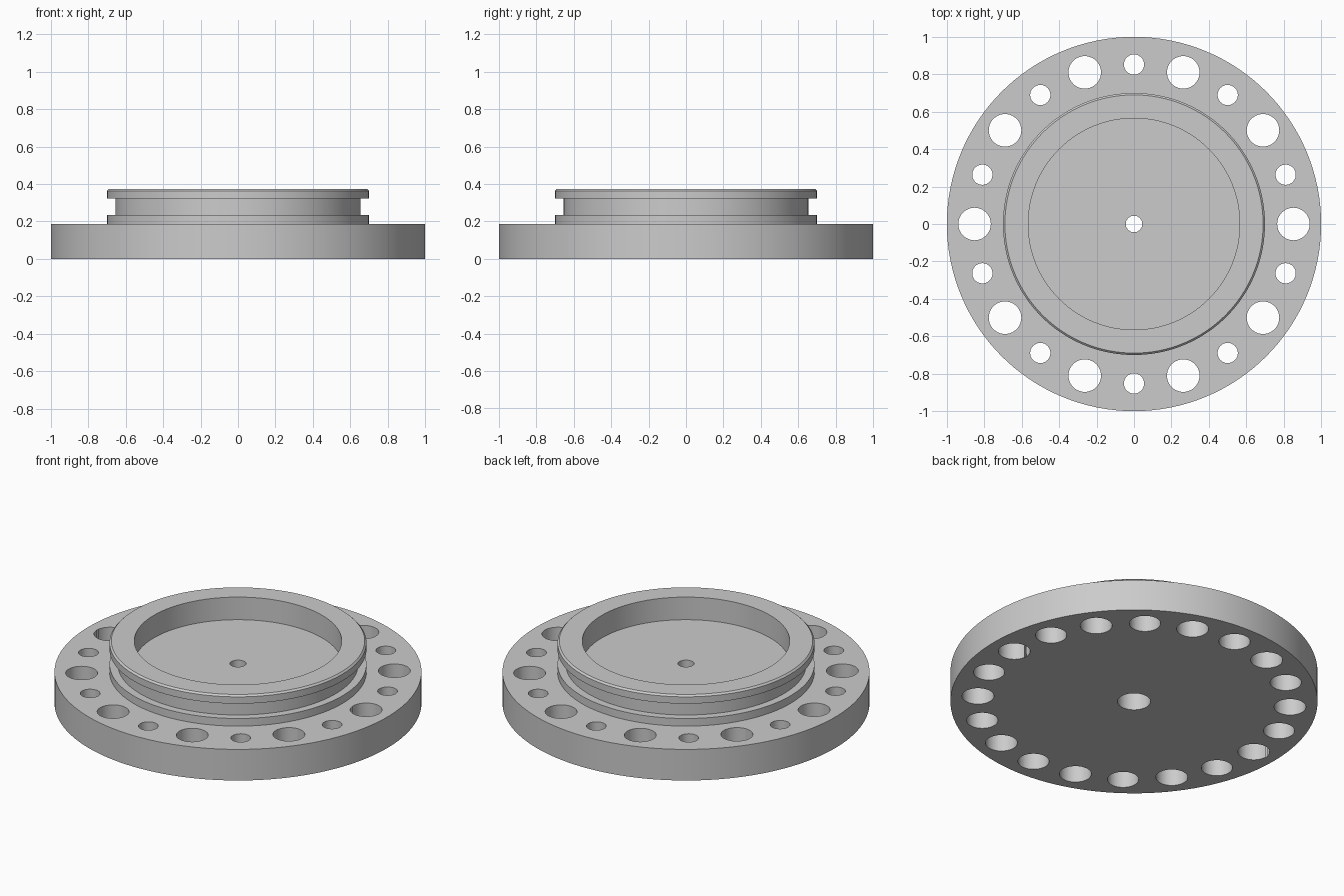
import bpy, bmesh, math

if "Cube" in bpy.data.objects:
    bpy.data.objects.remove(bpy.data.objects["Cube"])

SEG = 128


def lathe(name, profile, seg=SEG, closed=True):
    """Revolve a closed (radius, z) profile around the z axis."""
    bm = bmesh.new()
    rings = []
    for i in range(seg):
        a = 2 * math.pi * i / seg
        rings.append([bm.verts.new((r * math.cos(a), r * math.sin(a), z)) for r, z in profile])
    n = len(profile)
    for i in range(seg):
        p, q = rings[i], rings[(i + 1) % seg]
        for j in range(n):
            k = (j + 1) % n
            bm.faces.new((p[j], q[j], q[k], p[k]))
    bmesh.ops.recalc_face_normals(bm, faces=bm.faces)
    me = bpy.data.meshes.new(name)
    bm.to_mesh(me)
    bm.free()
    ob = bpy.data.objects.new(name, me)
    bpy.context.collection.objects.link(ob)
    return ob


def add_cylinder(bm, x, y, r, z0, z1, seg=40):
    lo, hi = [[bm.verts.new((x + r * math.cos(2 * math.pi * i / seg),
                             y + r * math.sin(2 * math.pi * i / seg), z))
               for i in range(seg)] for z in (z0, z1)]
    bm.faces.new(lo[::-1])
    bm.faces.new(hi)
    for i in range(seg):
        k = (i + 1) % seg
        bm.faces.new((lo[i], lo[k], hi[k], hi[i]))


def cut(target, name, cylinders):
    """Subtract a set of separate cylinders from the target."""
    bm = bmesh.new()
    for c in cylinders:
        add_cylinder(bm, *c)
    me = bpy.data.meshes.new(name)
    bm.to_mesh(me)
    bm.free()
    cutter = bpy.data.objects.new(name, me)
    bpy.context.collection.objects.link(cutter)
    cutter.hide_render = True
    cutter.display_type = 'WIRE'
    mod = target.modifiers.new(name, 'BOOLEAN')
    mod.operation = 'DIFFERENCE'
    mod.solver = 'EXACT'
    mod.object = cutter
    bpy.context.view_layer.objects.active = target
    bpy.ops.object.modifier_apply(modifier=name)
    bpy.data.objects.remove(cutter)


# Flange, grooved hub, recess and counterbored centre hole in one profile
flange = lathe("flange", [
    (0.09, 0), (1.0, 0), (1.0, 0.187), (0.7, 0.187),
    (0.7, 0.233), (0.655, 0.233), (0.655, 0.322), (0.7, 0.322),
    (0.7, 0.363), (0.69, 0.373), (0.565, 0.373), (0.565, 0.237),
    (0.044, 0.237), (0.044, 0.11), (0.09, 0.11)])

# Bolt circle: ten wide holes alternating with ten narrow counterbored ones
wide, narrow, bores = [], [], []
for i in range(20):
    a = math.radians(18 * i)
    x, y = 0.852 * math.cos(a), 0.852 * math.sin(a)
    if i % 2 == 0:
        wide.append((x, y, 0.087, -0.1, 0.3))
    else:
        narrow.append((x, y, 0.054, -0.1, 0.3))
        bores.append((x, y, 0.085, -0.1, 0.11))
cut(flange, "wide_holes", wide)
cut(flange, "narrow_holes", narrow)
cut(flange, "counterbores", bores)

bpy.ops.object.select_all(action='DESELECT')
flange.select_set(True)
bpy.context.view_layer.objects.active = flange
bpy.ops.object.shade_smooth_by_angle(angle=math.radians(30))
